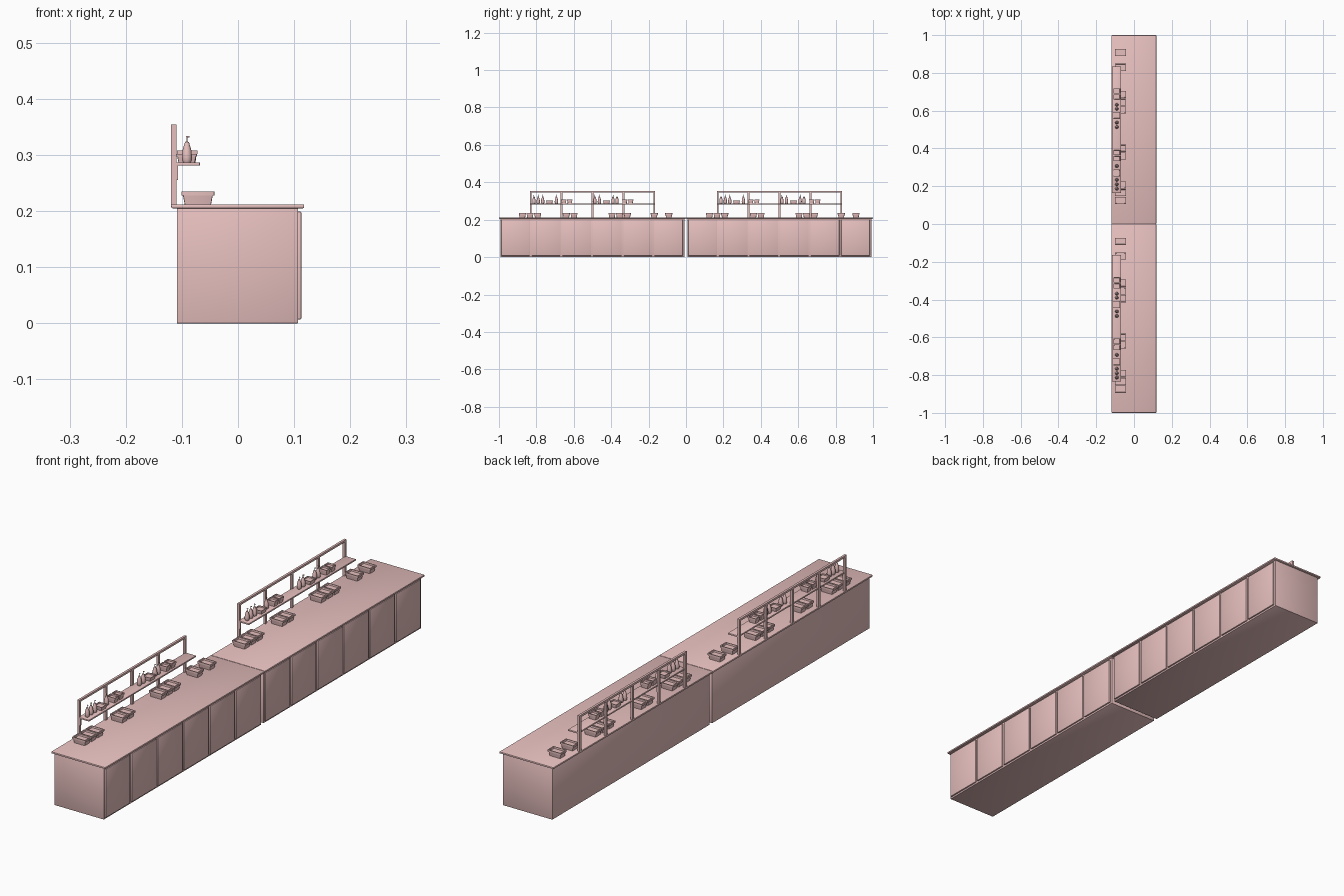
import bpy, bmesh, math
from mathutils import Vector

if "Cube" in bpy.data.objects:
    bpy.data.objects.remove(bpy.data.objects["Cube"])

mat = bpy.data.materials.new("salmon")
mat.diffuse_color = (0.80, 0.53, 0.52, 1)
mat.use_nodes = True
mat.node_tree.nodes["Principled BSDF"].inputs["Base Color"].default_value = mat.diffuse_color


def finish(name, bm, smooth=False):
    bmesh.ops.recalc_face_normals(bm, faces=bm.faces)
    me = bpy.data.meshes.new(name)
    bm.to_mesh(me)
    bm.free()
    me.materials.append(mat)
    ob = bpy.data.objects.new(name, me)
    bpy.context.collection.objects.link(ob)
    if smooth:
        bpy.ops.object.select_all(action='DESELECT')
        ob.select_set(True)
        bpy.context.view_layer.objects.active = ob
        bpy.ops.object.shade_smooth_by_angle(angle=math.radians(40))
    return ob


def box(name, x, y, z, bevel=0.0):
    bm = bmesh.new()
    bmesh.ops.create_cube(bm, size=1)
    for v in bm.verts:
        v.co = Vector([(r[0] + r[1]) / 2 + c * (r[1] - r[0]) for r, c in zip((x, y, z), v.co)])
    if bevel:
        bmesh.ops.bevel(bm, geom=bm.edges[:], offset=bevel, segments=2, profile=0.5, affect='EDGES')
    return finish(name, bm, bevel > 0)


def tub(name, hx, hy, h, loc):
    """Tapered food container with a raised rim and shallow recessed top."""
    rings = [(0.80, 0), (0.90, 0.7 * h), (1, 0.7 * h), (1, h), (0.84, h), (0.80, 0.72 * h)]
    bm = bmesh.new()
    loops = [[bm.verts.new((sx * hx * s, sy * hy * s, z))
              for sx, sy in ((-1, -1), (1, -1), (1, 1), (-1, 1))] for s, z in rings]
    for a, b in zip(loops, loops[1:]):
        for i in range(4):
            bm.faces.new((a[i], a[(i + 1) % 4], b[(i + 1) % 4], b[i]))
    bm.faces.new(loops[0])
    bm.faces.new(loops[-1])
    corners = [e for e in bm.edges if abs(e.verts[0].co.z - e.verts[1].co.z) > 1e-5]
    bmesh.ops.bevel(bm, geom=corners, offset=0.002, segments=2, profile=0.5, affect='EDGES')
    finish(name, bm, True).location = loc


def bottle(name, loc):
    """Pear-shaped pump bottle, turned from a profile, with a nozzle."""
    prof = [(0.007, 0), (0.0088, 0.004), (0.009, 0.012), (0.0075, 0.023), (0.005, 0.031),
            (0.0035, 0.036), (0.0012, 0.037), (0.0012, 0.045), (0.0018, 0.046)]
    n = 12
    bm = bmesh.new()
    loops = [[bm.verts.new((r * math.cos(math.tau * i / n), r * math.sin(math.tau * i / n), z))
              for i in range(n)] for r, z in prof]
    for a, b in zip(loops, loops[1:]):
        for i in range(n):
            bm.faces.new((a[i], a[(i + 1) % n], b[(i + 1) % n], b[i]))
    bm.faces.new(loops[0])
    bm.faces.new(loops[-1])
    nozzle = bmesh.ops.create_cube(bm, size=1)["verts"]
    for v in nozzle:
        v.co = Vector((0.002 + v.co.x * 0.006, v.co.y * 0.002, 0.0455 + v.co.z * 0.002))
    finish(name, bm, True).location = loc


TOP, SHELF = 0.212, 0.287
for u, y0 in (("front", -1.0), ("rear", 0.0)):
    # cabinet body, worktop and six doors
    box(u + "_cabinet", (-0.109, 0.107), (y0 + 0.008, y0 + 0.992), (0, 0.205), 0.001)
    box(u + "_worktop", (-0.119, 0.118), (y0 + 0.0005, y0 + 0.9995), (0.205, TOP), 0.002)
    for i in range(6):
        a = y0 + 0.012 + i * 0.1635
        box(u + "_door", (0.105, 0.113), (a, a + 0.1535), (0.007, 0.199), 0.002)

    # rack: posts, top rail, shelf and shelf brackets
    yc = y0 + 0.5
    for i in range(-2, 3):
        y = yc + i * 0.165
        box(u + "_post", (-0.119, -0.110), (y - 0.005, y + 0.005), (TOP - 0.001, 0.350))
        box(u + "_bracket", (-0.111, -0.107), (y - 0.003, y + 0.003), (0.255, 0.282))
    box(u + "_top_rail", (-0.119, -0.110), (yc - 0.335, yc + 0.335), (0.346, 0.354))
    box(u + "_shelf", (-0.114, -0.068), (yc - 0.335, yc + 0.335), (0.281, SHELF), 0.001)

    # trays on the worktop
    for y in (0.125, 0.166, 0.207, 0.36, 0.401, 0.604, 0.645, 0.686, 0.83, 0.908):
        tub(u + "_tray", 0.0295, 0.019, 0.023, (-0.0715, y0 + y, TOP))

    # items on the shelf
    for y in (0.187, 0.210, 0.234, 0.307, 0.513, 0.537, 0.610, 0.631):
        bottle(u + "_bottle", (-0.091, y0 + y, SHELF))
    for y in (0.270, 0.575):
        tub(u + "_bowl", 0.0185, 0.0185, 0.015, (-0.0915, y0 + y, SHELF))
    for y in (0.347, 0.379, 0.672, 0.704):
        tub(u + "_small_tub", 0.0185, 0.014, 0.021, (-0.0905, y0 + y, SHELF))
